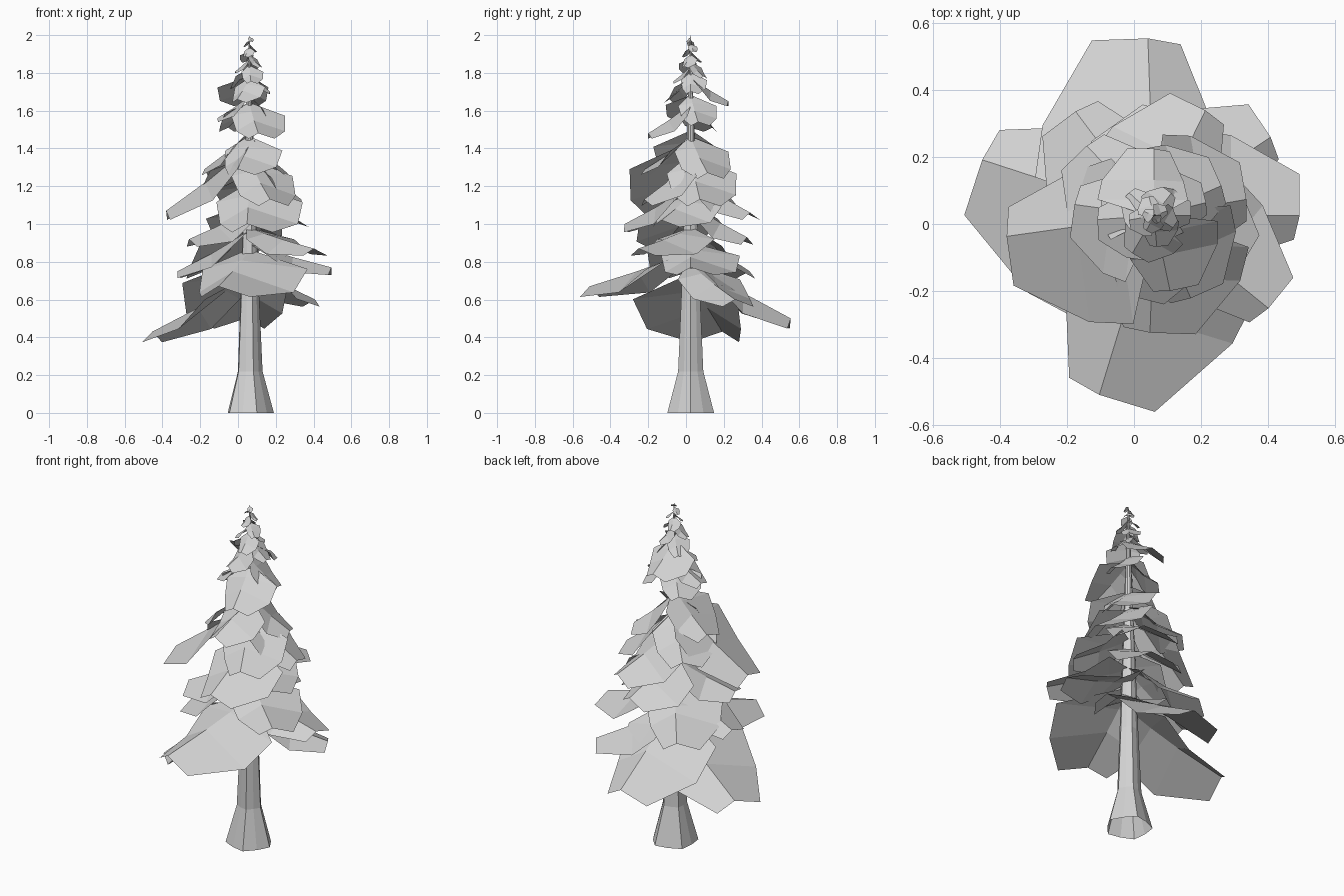
import bpy, bmesh, math
from mathutils import Vector, Matrix

cube = bpy.data.objects.get("Cube")
if cube:
    bpy.data.objects.remove(cube, do_unlink=True)

GREY = (0.64, 0.64, 0.64, 1)
mat = bpy.data.materials.new("plain grey")
mat.use_nodes = True
mat.diffuse_color = GREY
mat.node_tree.nodes["Principled BSDF"].inputs["Base Color"].default_value = GREY

AXIS = Vector((0.06, 0.025, 0))   # trunk centre line


def finish(name, bm):
    mesh = bpy.data.meshes.new(name)
    bm.to_mesh(mesh)
    bm.free()
    mesh.materials.append(mat)
    obj = bpy.data.objects.new(name, mesh)
    bpy.context.collection.objects.link(obj)
    return obj


def trunk():
    # Ten-sided tapering trunk with a fluted, flared foot and open base
    sides, rings = 10, []
    bm = bmesh.new()
    for z, r, flute in ((0, .13, .12), (.22, .07, .14), (.6, .053, .1),
                        (1.4, .024, 0), (1.96, .004, 0)):
        ring = []
        for i in range(sides):
            a = math.tau * i / sides
            rr = r * (1 - flute * (i % 2))
            ring.append(bm.verts.new(AXIS + Vector((rr * math.cos(a), rr * math.sin(a), z))))
        rings.append(ring)
    for low, high in zip(rings, rings[1:]):
        for i in range(sides):
            j = (i + 1) % sides
            bm.faces.new((low[i], low[j], high[j], high[i]))
    tip = bm.verts.new(AXIS + Vector((0, 0, 2)))
    for i in range(sides):
        bm.faces.new((rings[-1][i], rings[-1][(i + 1) % sides], tip))
    finish("trunk", bm)


# Bough cross rows: distance out, fall, side droop, left width, right width
ROWS = ((0, 0, .02, .12, .12), (.24, .28, .16, 1.3, .78),
        (.53, .58, .4, 1.2, .68), (1, 1, .2, .62, .36))


def bough(name, azimuth, root, reach, tip, half):
    # A folded sheet, broader on its left, with a ridge and a blunt tip
    bm = bmesh.new()
    rows = []
    for u, fall, droop, left, right in ROWS:
        z = root - (root - tip) * fall
        low = z - droop * half
        points = ((reach * u * .96, -half * right, low), (reach * u, 0, z),
                  (reach * u, half * left, low))
        rows.append([bm.verts.new(p) for p in points])
    for a, b in zip(rows, rows[1:]):
        for k in (0, 1):
            bm.faces.new((a[k], b[k], b[k + 1], a[k + 1]))
    bm.transform(Matrix.Translation(AXIS) @ Matrix.Rotation(math.radians(azimuth), 4, 'Z'))
    finish(name, bm)


trunk()

# Azimuth, root height, reach, tip height, half width
BOUGHS = {
    "low": ((162, .73, .54, .43, .28), (92, .82, .53, .5, .27), (253, .86, .56, .67, .28),
            (0, .9, .435, .77, .2), (321, .98, .44, .87, .19), (34, .79, .42, .6, .19),
            (127, .98, .39, .75, .2), (180, .97, .38, .75, .18)),
    "middle": ((200, 1.08, .34, .92, .2), (74, 1.11, .31, .93, .2), (188, 1.43, .445, 1.07, .24),
               (268, 1.21, .35, 1, .22), (329, 1.16, .3, 1.02, .18), (64, 1.26, .35, 1.06, .19),
               (10, 1.36, .28, 1.13, .18), (134, 1.36, .29, 1.18, .17), (294, 1.34, .27, 1.13, .17),
               (256, 1.46, .25, 1.29, .15), (172, 1.49, .24, 1.29, .16), (24, 1.46, .22, 1.27, .15)),
    "high": ((282, 1.64, .23, 1.48, .14), (90, 1.78, .2, 1.65, .13), (184, 1.68, .17, 1.56, .1),
             (14, 1.68, .16, 1.54, .1), (240, 1.77, .13, 1.66, .09), (134, 1.64, .16, 1.51, .11)),
}
for level, rows in BOUGHS.items():
    for n, row in enumerate(rows, 1):
        bough(f"{level}_bough_{n}", *row)

# Small sprigs spiralling up to the crown
COUNT = 11
for i in range(COUNT):
    t = i / (COUNT - 1)
    z = 1.8 + .19 * t
    size = .085 * (1 - t) + .025
    bough(f"crown_sprig_{i + 1}", i * 137.5, z, size, z - size * .9, size * .6)
